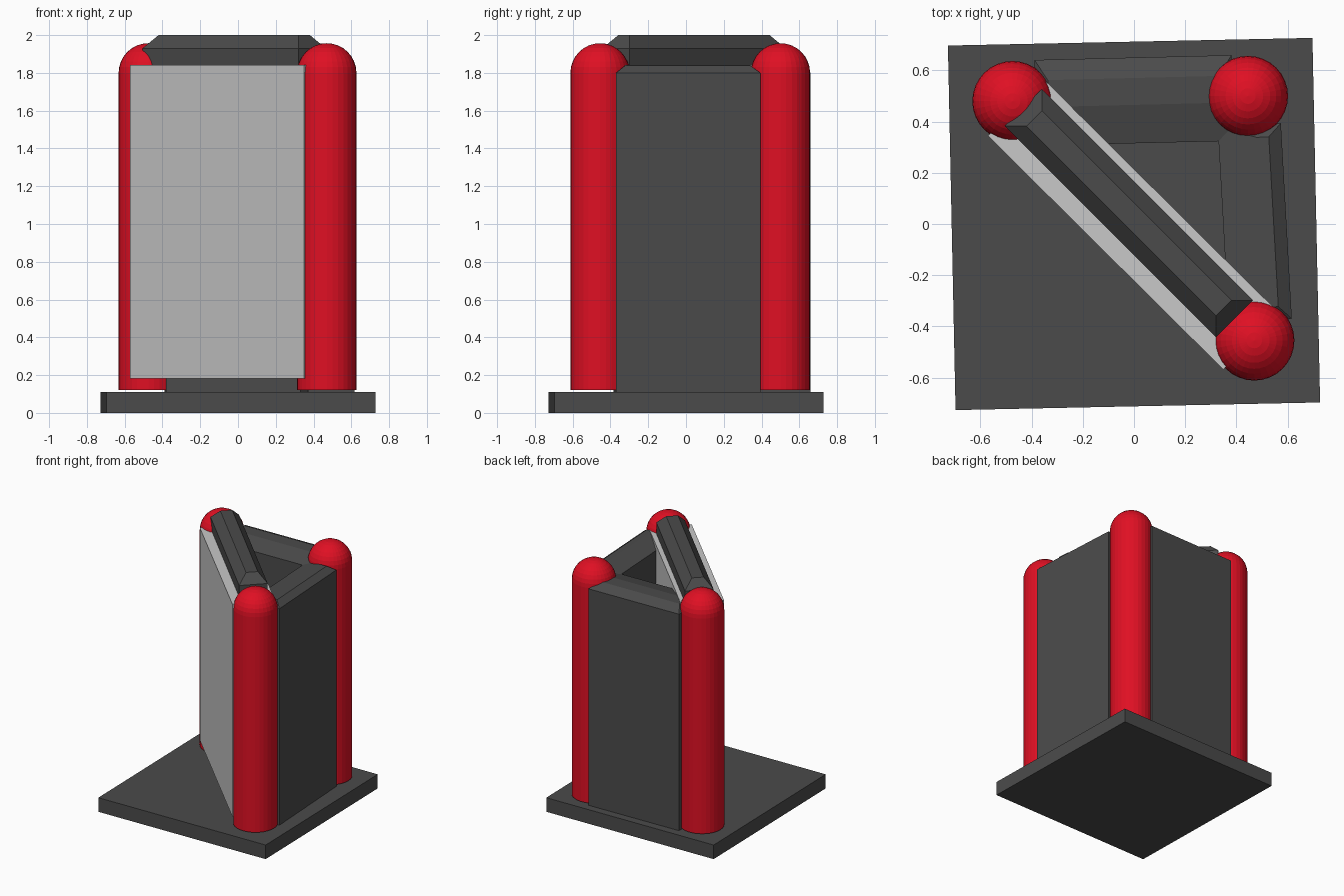
import bpy, bmesh
from math import radians, sin, cos, pi
from mathutils import Matrix

cube = bpy.data.objects.get("Cube")
if cube:
    bpy.data.objects.remove(cube, do_unlink=True)


def material(name, colour):
    m = bpy.data.materials.new(name)
    m.use_nodes = True
    m.diffuse_color = (*colour, 1)
    m.node_tree.nodes["Principled BSDF"].inputs["Base Color"].default_value = (*colour, 1)
    return m


dark = material("dark grey", (0.07, 0.07, 0.07))
light = material("light grey", (0.58, 0.58, 0.58))
red = material("red", (0.74, 0.005, 0.017))


def finish(bm, name, mat, location, angle=0):
    bmesh.ops.recalc_face_normals(bm, faces=bm.faces)
    mesh = bpy.data.meshes.new(name)
    bm.to_mesh(mesh)
    bm.free()
    mesh.materials.append(mat)
    obj = bpy.data.objects.new(name, mesh)
    obj.location = location
    obj.rotation_euler.z = radians(angle)
    bpy.context.collection.objects.link(obj)
    return obj


def block(name, mat, x, y, length, width, z0, z1, angle):
    bm = bmesh.new()
    bmesh.ops.create_cube(bm, size=1, matrix=Matrix.Diagonal((length, width, z1 - z0, 1)))
    return finish(bm, name, mat, (x, y, (z0 + z1) / 2), angle)


def hipped_block(name, x, y, length, width, z0, shoulder, top, end, inner, outer, angle):
    """Block whose top is chamfered on all four sides."""
    bm = bmesh.new()
    a, b = length / 2, width / 2

    def ring(z, e=0, i=0, o=0):
        return [bm.verts.new(p) for p in ((e - a, i - b, z), (a - e, i - b, z),
                                          (a - e, b - o, z), (e - a, b - o, z))]
    rings = [ring(z0), ring(shoulder), ring(top, end, inner, outer)]
    bm.faces.new(rings[0])
    bm.faces.new(rings[2])
    for low, high in zip(rings, rings[1:]):
        for k in range(4):
            n = (k + 1) % 4
            bm.faces.new((low[k], low[n], high[n], high[k]))
    return finish(bm, name, dark, (x, y, 0), angle)


def pillar(name, x, y, radius=0.157, z0=0.12, z1=1.80):
    """Round post with a domed top, spun from a profile."""
    bm = bmesh.new()
    dome = [(radius * cos(t * pi / 16), z1 + radius * sin(t * pi / 16)) for t in range(9)]
    verts = [bm.verts.new((r, 0, z)) for r, z in [(0, z0), (radius, z0)] + dome]
    edges = [bm.edges.new(pair) for pair in zip(verts, verts[1:])]
    bmesh.ops.spin(bm, geom=verts + edges, cent=(0, 0, 0), axis=(0, 0, 1),
                   angle=2 * pi, steps=32)
    bmesh.ops.remove_doubles(bm, verts=bm.verts, dist=0.0005)
    return finish(bm, name, red, (x, y, 0))


# Base slab
block("base", dark, 0, 0, 1.425, 1.425, 0, 0.11, 1.2)

# Three corner posts
pillar("back_right_pillar", -0.475, 0.48)
pillar("back_left_pillar", 0.445, 0.50)
pillar("front_left_pillar", 0.47, -0.455)

# Two dark side walls
hipped_block("back_wall", 0, 0.483, 0.77, 0.335, 0.11, 1.80, 1.838, 0.05, 0.15, 0.08, 1.4)
hipped_block("left_wall", 0.472, 0.005, 0.765, 0.247, 0.11, 1.80, 1.838, 0.05, 0.15, 0.05, -86.8)

# Diagonal light panel and the chamfered bar on it
block("diagonal_panel", light, -0.002, -0.002, 1.297, 0.31, 0.183, 1.842, -44.8)
hipped_block("top_bar", -0.02, 0.042, 1.168, 0.205, 1.835, 1.93, 2.0, 0.06, 0.06, 0.06, -45)
